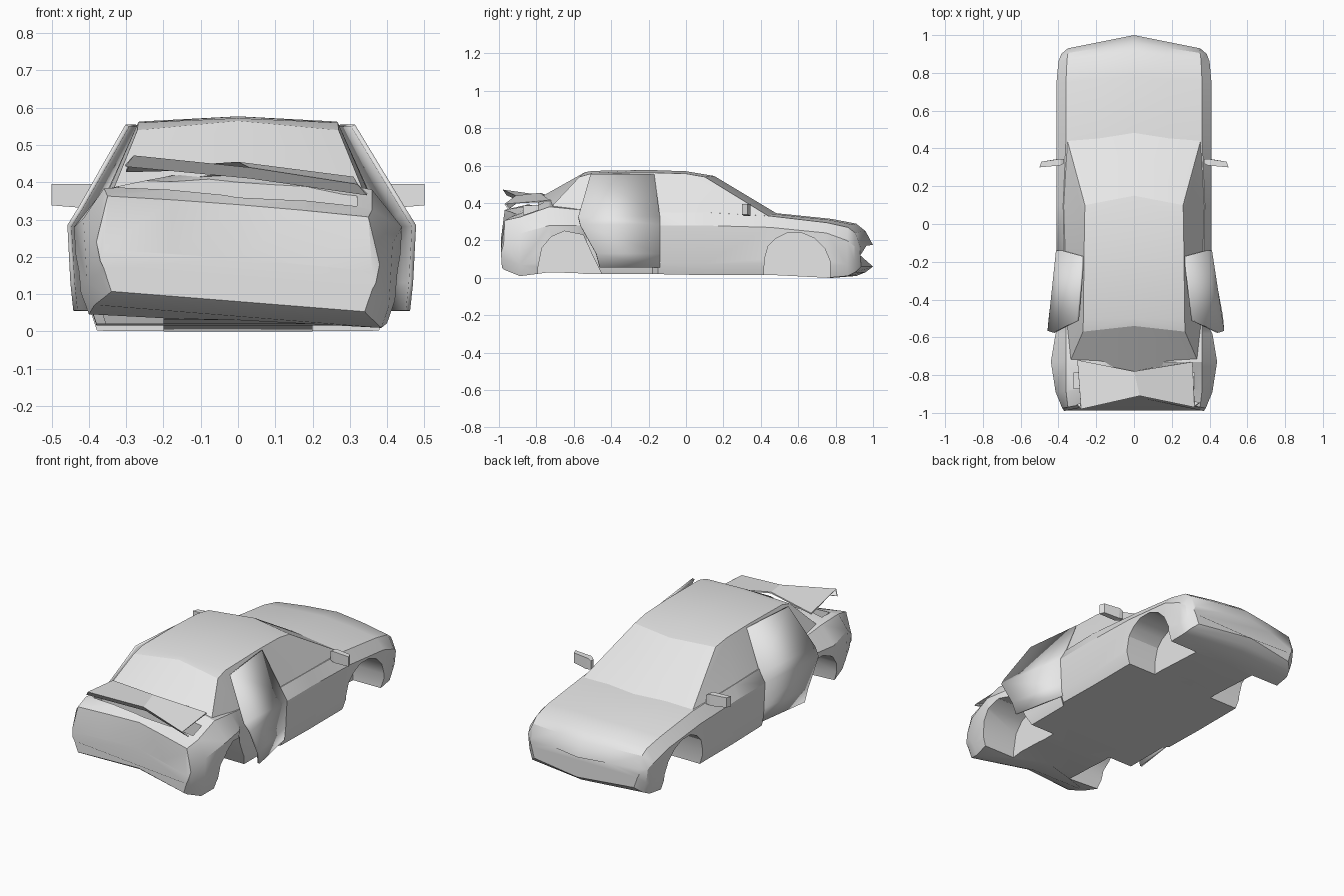
import bpy
import bmesh

if "Cube" in bpy.data.objects:
    bpy.data.objects.remove(bpy.data.objects["Cube"], do_unlink=True)

grey = bpy.data.materials.new("plain_grey")
grey.use_nodes = True
grey.diffuse_color = (0.8, 0.8, 0.8, 1)
grey.node_tree.nodes["Principled BSDF"].inputs["Base Color"].default_value = (0.8, 0.8, 0.8, 1)


def make_object(name, verts, faces):
    """Mesh object with outward normals and the grey material."""
    bm = bmesh.new()
    points = [bm.verts.new(v) for v in verts]
    for face in faces:
        bm.faces.new([points[i] for i in face])
    bmesh.ops.recalc_face_normals(bm, faces=bm.faces)
    mesh = bpy.data.meshes.new(name)
    bm.to_mesh(mesh)
    bm.free()
    mesh.materials.append(grey)
    obj = bpy.data.objects.new(name, mesh)
    bpy.context.collection.objects.link(obj)
    return obj


def select_only(obj):
    bpy.ops.object.select_all(action='DESELECT')
    obj.select_set(True)
    bpy.context.view_layer.objects.active = obj


def smooth(obj, angle=0.5):
    select_only(obj)
    bpy.ops.object.shade_smooth_by_angle(angle=angle)


def loft(name, rings):
    """Closed skin through rings that have equal point counts."""
    n = len(rings[0])
    verts = [p for ring in rings for p in ring]
    faces = [(r * n + i, r * n + (i + 1) % n, r * n + n + (i + 1) % n, r * n + n + i)
             for r in range(len(rings) - 1) for i in range(n)]
    faces += [tuple(range(n)), tuple(range(len(verts) - n, len(verts)))]
    return make_object(name, verts, faces)


def prism(name, outline, x_from, x_to):
    """Outline in (y, z) extruded along x."""
    return loft(name, [[(x, y, z) for y, z in outline] for x in (x_from, x_to)])


def cut(target, cutter):
    select_only(target)
    mod = target.modifiers.new("cut", 'BOOLEAN')
    mod.operation = 'DIFFERENCE'
    mod.solver = 'EXACT'
    mod.object = cutter
    bpy.ops.object.modifier_apply(modifier=mod.name)
    bpy.data.objects.remove(cutter, do_unlink=True)


def thicken(obj, amount):
    mod = obj.modifiers.new("thickness", 'SOLIDIFY')
    mod.thickness = amount
    mod.offset = -1


def body_section(y, bow, floor, half, z_wide, shoulder, z_shoulder, z_centre):
    """One cross-section of the lower body; bow shifts its middle along y."""
    side = [(0, floor), (half - 0.03, floor), (half - 0.01, floor + 0.06), (half, z_wide),
            (shoulder, z_shoulder),
            (shoulder / 2, z_shoulder + 0.75 * (z_centre - z_shoulder)), (0, z_centre)]
    ring = side + [(-x, z) for x, z in reversed(side[1:-1])]
    tilt = 0.08 if y < -0.8 else 0
    return [(x, y + bow * (1 - abs(x) / half), z - tilt * x) for x, z in ring]


# Lower body, from the nose to the dented rear bumper
sections = [
    (0.93, 0.07, 0.06, 0.35, 0.14, 0.34, 0.17, 0.175),
    (0.90, 0.06, 0.03, 0.385, 0.17, 0.35, 0.24, 0.25),
    (0.86, 0.05, 0.01, 0.40, 0.2, 0.355, 0.27, 0.29),
    (0.75, 0.03, 0, 0.41, 0.24, 0.36, 0.295, 0.315),
    (0.45, 0.04, 0.015, 0.41, 0.27, 0.36, 0.33, 0.345),
    (0.1, 0, 0.015, 0.41, 0.28, 0.375, 0.35, 0.36),
    (-0.15, 0, 0.02, 0.41, 0.28, 0.37, 0.35, 0.36),
    (-0.18, 0, 0.02, 0.385, 0.28, 0.365, 0.35, 0.36),
    (-0.53, 0, 0.02, 0.385, 0.28, 0.36, 0.36, 0.37),
    (-0.58, 0, 0.025, 0.415, 0.28, 0.36, 0.365, 0.39),
    (-0.73, 0, 0.03, 0.44, 0.28, 0.36, 0.38, 0.43),
    (-0.89, 0.04, 0.04, 0.415, 0.27, 0.36, 0.355, 0.37),
    (-0.975, 0.07, 0.07, 0.38, 0.21, 0.35, 0.335, 0.34),
    (-0.99, 0.075, 0.08, 0.37, 0.16, 0.36, 0.19, 0.195),
]
body = loft("lower_body", [body_section(*s) for s in sections])

# Wheel wells
front_arch = [(0.41, -0.1), (0.42, 0.1), (0.44, 0.17), (0.48, 0.21), (0.54, 0.24), (0.62, 0.24),
              (0.69, 0.21), (0.74, 0.16), (0.77, 0.09), (0.77, -0.1)]
rear_arch = [(-0.80, -0.1), (-0.79, 0.06), (-0.77, 0.16), (-0.72, 0.22), (-0.65, 0.25),
             (-0.55, 0.23), (-0.5, 0.12), (-0.45, 0.02), (-0.44, -0.1)]
for sign in (-1, 1):
    for arch in (front_arch, rear_arch):
        cut(body, prism("well_cutter", arch, sign * 0.2, sign * 0.6))

# Boot opening under the sprung lid
opening = [(-0.87, 0.29), (-0.79, 0.29), (-0.79, 0.6), (-0.87, 0.6)]
cut(body, prism("boot_cutter", opening, -0.32, 0.32))
smooth(body)

# Cabin: belt line and roof edge of one half, mirrored
belt = [(0, 0.5, 0.335), (0.355, 0.45, 0.325), (0.375, 0.1, 0.345), (0.365, -0.2, 0.345),
        (0.36, -0.5, 0.35), (0.335, -0.72, 0.38), (0, -0.78, 0.43)]
roof = [(0, 0.15, 0.545), (0.26, 0.1, 0.54), (0.262, 0, 0.557), (0.265, -0.2, 0.563),
        (0.268, -0.5, 0.56), (0.27, -0.57, 0.54), (0, -0.54, 0.565)]
ridge = [(0, 0, 0.57), (0, -0.2, 0.577), (0, -0.5, 0.572)]
n = len(belt)
cabin_faces = [(i, i + 1, n + i + 1, n + i) for i in range(n - 1)]
spine = [n] + [2 * n + i for i in range(len(ridge))] + [2 * n - 1]
cabin_faces += [(spine[i], n + i + 1, n + i + 2, spine[i + 1]) for i in range(len(spine) - 1)]
cabin = make_object("cabin", belt + roof + ridge, cabin_faces)
mirror = cabin.modifiers.new("mirror", 'MIRROR')
mirror.use_clip = True
select_only(cabin)
bpy.ops.object.modifier_apply(modifier=mirror.name)
bm = bmesh.new()
bm.from_mesh(cabin.data)
bmesh.ops.recalc_face_normals(bm, faces=bm.faces)
bmesh.ops.holes_fill(bm, edges=bm.edges)
bmesh.ops.recalc_face_normals(bm, faces=bm.faces)
bm.to_mesh(cabin.data)
bm.free()
smooth(cabin, 0.3)


def rear_door(name, sign, opened):
    """Door skin hinged at its front edge and bent outwards at the back."""
    levels = [(0.055, 0.397, -0.14, -0.46), (0.13, 0.405, -0.14, -0.48),
              (0.285, 0.413, -0.14, -0.565), (0.33, 0.385, -0.14, -0.575),
              (0.555, 0.275, -0.17, -0.51)]
    verts = []
    for z, x, y_hinge, y_end in levels:
        swing = opened * (0.6 if z > 0.5 else 1)
        verts += [(sign * x, y_hinge, z), (sign * (x + swing), y_end, z)]
    faces = [(i, i + 1, i + 3, i + 2) for i in range(0, len(verts) - 2, 2)]
    door = make_object(name, verts, faces)
    bm = bmesh.new()
    bm.from_mesh(door.data)
    for face in bm.faces:
        if face.normal.x * sign < 0:
            face.normal_flip()
    bm.to_mesh(door.data)
    bm.free()
    thicken(door, 0.012)
    smooth(door, 0.3)


rear_door("left_rear_door", 1, 0.065)
rear_door("right_rear_door", -1, 0.045)

# Door mirrors: tapered pods
for side, sign in (("left", 1), ("right", -1)):
    inner = [(0.37, 0.32, 0.335), (0.37, 0.345, 0.335), (0.37, 0.345, 0.385), (0.37, 0.32, 0.385)]
    middle = [(0.40, 0.31, 0.33), (0.40, 0.345, 0.33), (0.39, 0.345, 0.395), (0.39, 0.31, 0.395)]
    outer = [(0.50, 0.30, 0.338), (0.49, 0.33, 0.338), (0.49, 0.33, 0.395), (0.50, 0.30, 0.395)]
    loft(side + "_mirror", [[(sign * x, y, z) for x, y, z in ring]
                            for ring in (inner, middle, outer)])

# Sprung boot lid with a turned-down rear lip
lid_front = [(-0.30, -0.72, 0.435), (0, -0.78, 0.455), (0.31, -0.73, 0.415)]
lid_back = [(-0.28, -0.98, 0.472), (0.03, -0.91, 0.44), (0.32, -0.97, 0.395)]
lid_lip = [(x * 1.08, y + 0.02, z - 0.03) for x, y, z in lid_back]
lid = make_object("boot_lid", lid_front + lid_back + lid_lip,
                  [(r + i, r + i + 1, r + i + 4, r + i + 3) for r in (0, 3) for i in (0, 1)])
thicken(lid, 0.008)
